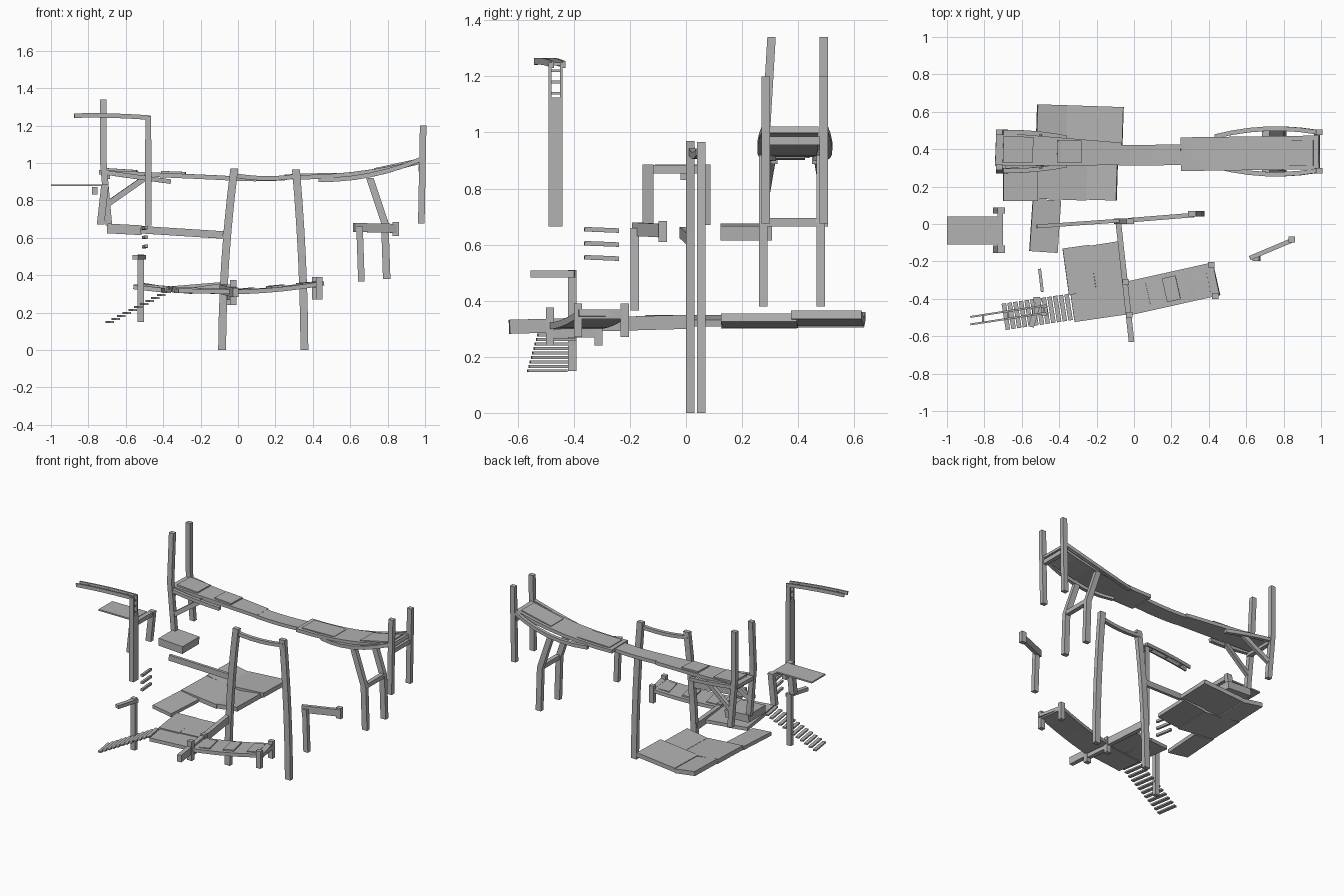
import bpy, bmesh
from mathutils import Vector

cube = bpy.data.objects.get("Cube")
if cube:
    bpy.data.objects.remove(cube)

TIMBER, BOARD, RUNG = .03, .024, .01

grey = bpy.data.materials.new("plain_grey")
grey.use_nodes = True
grey.diffuse_color = (.45, .45, .45, 1)
grey.node_tree.nodes["Principled BSDF"].inputs["Base Color"].default_value = grey.diffuse_color


def beam(name, start, end, width=TIMBER, height=TIMBER, end_width=None, bow=None):
    """Rectangular timber from start to end; bow shifts its middle sideways."""
    start, end = Vector(start), Vector(end)
    along = end - start
    steep = abs(along.z) > along.xy.length
    side = Vector((0, 1, 0)) if steep else Vector((-along.y, along.x, 0)).normalized()
    shift = Vector(bow) if bow else Vector()
    final_width = end_width or width
    segments = 6 if bow else 1
    bm = bmesh.new()
    rings = []
    for step in range(segments + 1):
        t = step / segments
        centre = start.lerp(end, t) + shift * 4 * t * (1 - t)
        tangent = along + shift * 4 * (1 - 2 * t)
        if steep:
            tangent = Vector((0, 0, 1))       # posts are cut level
        up = tangent.cross(side).normalized()
        across = side * (width + (final_width - width) * t) / 2
        thick = up * height / 2
        corners = (-across - thick, across - thick, across + thick, thick - across)
        rings.append([bm.verts.new(centre + corner) for corner in corners])
    for ring, following in zip(rings, rings[1:]):
        for k in range(4):
            n = (k + 1) % 4
            bm.faces.new((ring[k], ring[n], following[n], following[k]))
    bm.faces.new(rings[0])
    bm.faces.new(rings[-1])
    bmesh.ops.recalc_face_normals(bm, faces=bm.faces)
    mesh = bpy.data.meshes.new(name)
    bm.to_mesh(mesh)
    bm.free()
    mesh.materials.append(grey)
    timber = bpy.data.objects.new(name, mesh)
    bpy.context.collection.objects.link(timber)


def post(name, x, y, bottom, top, lean=0, lean_y=0, bow=None, width=TIMBER, height=.035):
    """Upright timber whose top leans away from its foot."""
    beam(name, start=(x, y, bottom), end=(x + lean, y + lean_y, top),
         width=width, height=height, bow=bow)


# Upper bridge decks
beam("bridge_left_deck", start=(-.74, .4, .95), end=(-.07, .375, .92),
     width=.18, end_width=.12, height=BOARD)
beam("bridge_middle_plank", start=(-.08, .367, .92), end=(.26, .37, .92),
     width=.11, height=BOARD, bow=(0, 0, -.006))
beam("bridge_right_deck", start=(.25, .373, .925), end=(.99, .383, 1.01),
     width=.18, height=BOARD, bow=(0, 0, -.027))

# Raised boards on the bridge decks
beam("left_outer_board", start=(-.7, .4, .96), end=(-.54, .395, .95), width=.14, height=BOARD)
beam("left_inner_board", start=(-.41, .39, .945), end=(-.28, .385, .94), width=.12, height=BOARD)
beam("right_inner_board", start=(.28, .375, .93), end=(.53, .375, .935), width=.14, height=BOARD)
beam("right_outer_board", start=(.73, .38, .96), end=(.96, .38, 1.01), width=.14, height=BOARD)

# Posts, side beams, braces and legs on both sides of the bridge
BRIDGE_Y, HALF_SPAN = .388, .103
for label, out in (("front", -1), ("back", 1)):
    y = BRIDGE_Y + out * HALF_SPAN
    post(f"left_lower_post_{label}", -.69, y, bottom=.665, top=1, lean=-TIMBER)
    post(f"left_upper_post_{label}", -.72, y, bottom=1, top=1.34, lean_y=RUNG - out * RUNG)
    beam(f"left_beam_{label}", start=(-.72, y, .95), end=(-.36, y - out * TIMBER, .9),
         width=BOARD, height=BOARD, bow=(0, out * RUNG, 0))
    beam(f"left_brace_{label}", start=(-.69, y, .785), end=(-.49, y - out * BOARD, .925),
         width=BOARD)
    post(f"right_post_{label}", .98, y, bottom=.675, top=1.2, lean=RUNG)
    beam(f"right_beam_{label}", start=(.43, y - out * BOARD, .91), end=(.98, y, 1.02),
         width=BOARD, height=BOARD, bow=(0, out * TIMBER, -TIMBER))
    post(f"right_leg_{label}", .795, y - RUNG, bottom=.38, top=.68, lean=-RUNG, height=.04)
    post(f"right_strut_{label}", .785, y - RUNG, bottom=.68, top=.92, lean=-.08, height=.04)


def crossbar(name, x, z):
    """Timber joining the front and back sides of the bridge."""
    beam(name, start=(x, BRIDGE_Y - HALF_SPAN, z), end=(x, BRIDGE_Y + HALF_SPAN, z))


crossbar("left_crossbar", x=-.7, z=.93)
crossbar("right_crossbar", x=.98, z=.97)
crossbar("leg_crossbar", x=.787, z=.68)

# Box slab under the left bridge end
beam("box_slab", start=(-.7, .215, .65), end=(-.515, .215, .64), width=.185, height=.052)

# Lower rear deck of overlapping boards
beam("rear_deck_back_left", start=(-.52, .52, .345), end=(-.36, .515, .32), width=.24)
beam("rear_deck_back_right", start=(-.36, .51, .325), end=(-.06, .5, .35), width=.25)
beam("rear_deck_front_left", start=(-.53, .27, .34), end=(-.25, .26, .315), width=.27)
beam("rear_deck_front_right", start=(-.25, .265, .317), end=(-.09, .26, .34), width=.27)
beam("rear_deck_strip", start=(-.55, -.005, .337), end=(-.4, -.015, .32),
     width=.28, height=BOARD)

# Tall gate
post("gate_post_left", -.085, .015, bottom=0, top=.97, lean=.065, bow=(-.015, 0, 0), height=.042)
post("gate_post_right", .355, .055, bottom=0, top=.965, lean=-.045, bow=(RUNG, 0, 0), height=.042)
beam("gate_top_bar", start=(-.03, .02, .935), end=(.32, .048, .93),
     width=BOARD, height=BOARD, bow=(0, 0, -.015))
beam("gate_side_rail", start=(-.52, -.013, .643), end=(-.08, .018, .615), width=.02, height=.04)

# Front walkway: landing, curved ramp and raised boards
beam("walk_landing", start=(-.33, -.44, .317), end=(-.02, -.395, .31), width=.17, height=BOARD)
RAMP_START, RAMP_END = Vector((-.04, -.4, .31)), Vector((.44, -.293, .357))
beam("walk_ramp", start=RAMP_START, end=RAMP_END, width=.18, height=BOARD, bow=(0, 0, -RUNG))
for index in range(3):
    position = (index + .5) / 3
    centre = RAMP_START.lerp(RAMP_END, position)
    reach = (RAMP_END - RAMP_START) * .075
    beam(f"walk_board_{index}", start=centre - reach, end=centre + reach,
         width=.13, height=BOARD)
beam("side_platform_left", start=(-.365, -.255, .326), end=(-.22, -.235, .32),
     width=.25, height=BOARD)
beam("side_platform_right", start=(-.22, -.235, .32), end=(-.06, -.21, .316),
     width=.24, height=BOARD)
beam("cross_beam", start=(-.085, .02, .325), end=(-.013, -.63, .307), height=.05)

# Short posts and bars at both ends of the ramp
post("ramp_end_stub_back", .412, -.218, bottom=.27, top=.39)
post("ramp_end_stub_front", .435, -.385, bottom=.27, top=.39)
post("ramp_start_stub_back", -.045, -.312, bottom=.24, top=.35)
post("ramp_start_stub_front", -.025, -.485, bottom=.24, top=.375)
beam("ramp_end_bar", start=(.412, -.21, .35), end=(.435, -.39, .35))
beam("ramp_start_bar", start=(-.045, -.3, .28), end=(-.025, -.49, .28), height=BOARD)

# Floating stairs climbing to the landing
STEPS = 12
lowest, highest = Vector((-.685, -.495, .15)), Vector((-.35, -.445, .325))
half_step = Vector((-.011, .07, 0))
for index in range(STEPS):
    centre = lowest.lerp(highest, index / (STEPS - 1))
    beam(f"stair_{index}", start=centre - half_step, end=centre + half_step,
         width=BOARD, height=RUNG)

# Small hook pole and the loose rungs behind it
post("hook_pole", -.52, -.405, bottom=.15, top=.51)
beam("hook_arm", start=(-.505, -.395, .495), end=(-.55, -.55, .495), height=BOARD)
for index in range(3):
    z = .55 + index * .05
    beam(f"loose_rung_{index}", start=(-.505, -.24, z), end=(-.49, -.362, z + RUNG / 2),
         width=.016, height=.016)

# Tall pole: solid lower board, ladder upright and ladder arm
POLE_X, POLE_Y = -.48, -.465
post("tall_pole_board", POLE_X, POLE_Y, bottom=.665, top=1.125, width=.05)
arm_start, arm_end = Vector((-.47, -.455, 1.242)), Vector((-.875, -.517, 1.253))
for label, offset in (("front", -.02), ("back", .02)):
    post(f"tall_pole_upright_{label}", POLE_X, POLE_Y + offset, bottom=1.1, top=1.25,
         width=RUNG, height=TIMBER)
    sideways = Vector((0, offset, 0))
    beam(f"ladder_arm_rail_{label}", start=arm_start + sideways, end=arm_end + sideways,
         width=RUNG, height=BOARD, bow=(0, 0, RUNG / 2))
reach = Vector((0, .02, 0))
for index in range(3):
    level = Vector((POLE_X, POLE_Y, 1.14 + index * .04))
    beam(f"tall_pole_rung_{index}", start=level - reach, end=level + reach,
         width=RUNG, height=RUNG)
    centre = arm_start.lerp(arm_end, (index + .5) / 3)
    beam(f"ladder_arm_rung_{index}", start=centre - reach, end=centre + reach,
         width=RUNG, height=RUNG)

# Side table with its end frame
beam("table_top", start=(-1, -.035, .881), end=(-.73, -.035, .881), width=.15, height=RUNG)
post("table_leg_front", -.735, -.135, bottom=.67, top=.885, lean=BOARD, width=.04, height=.04)
post("table_leg_back", -.735, .072, bottom=.67, top=.885, lean=BOARD, height=.04)
beam("table_back_bar", start=(-.715, -.15, .868), end=(-.715, .085, .868))
beam("table_front_bar", start=(-.765, -.02, .85), end=(-.765, RUNG, .85), height=.04)

# Right hook with its end block
post("side_hook_post", .66, -.182, bottom=.365, top=.66, lean=-RUNG)
beam("side_hook_arm", start=(.62, -.182, .655), end=(.85, -.085, .65), width=BOARD, height=.048)
post("side_hook_end", .843, -.083, bottom=.61, top=.685)
